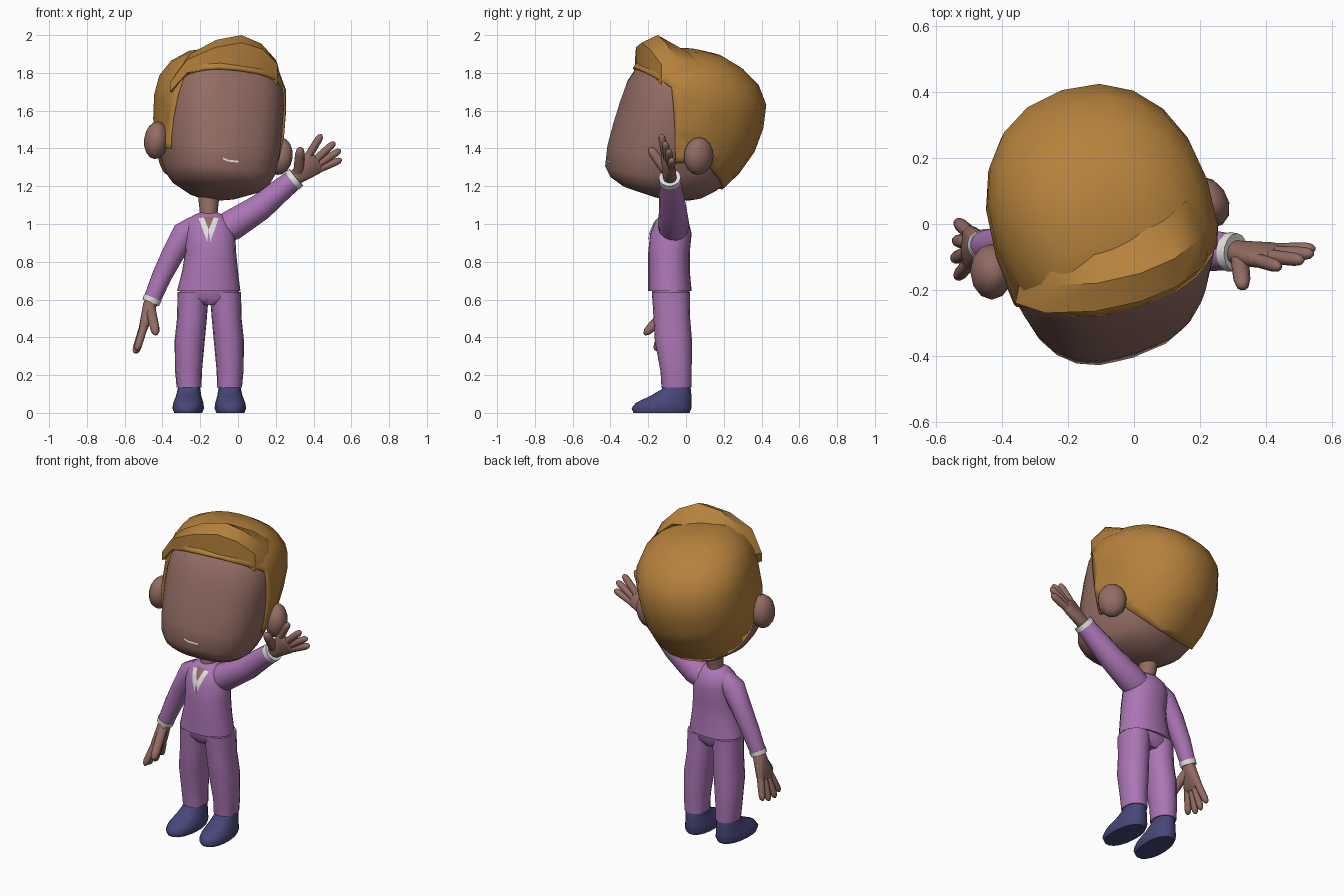
import bpy, bmesh, math
from mathutils import Vector, Matrix
from mathutils.bvhtree import BVHTree

if "Cube" in bpy.data.objects:
    bpy.data.objects.remove(bpy.data.objects["Cube"])


def material(name, r, g, b):
    m = bpy.data.materials.new(name)
    m.use_nodes = True
    m.diffuse_color = (r, g, b, 1)
    m.node_tree.nodes["Principled BSDF"].inputs["Base Color"].default_value = (r, g, b, 1)
    return m


SKIN = material("brown skin", 0.29, 0.15, 0.125)
HAIR = material("golden hair", 0.46, 0.22, 0.045)
SUIT = material("purple suit", 0.41, 0.18, 0.46)
SHOE = material("navy shoe", 0.062, 0.062, 0.19)
WHITE = material("white shirt", 0.75, 0.73, 0.73)


def finish(name, bm, mat, angle=50, matrix=None):
    bmesh.ops.recalc_face_normals(bm, faces=bm.faces)
    if matrix:
        bm.transform(matrix)
    me = bpy.data.meshes.new(name)
    bm.to_mesh(me)
    bm.free()
    me.materials.append(mat)
    me.polygons.foreach_set("use_smooth", [True] * len(me.polygons))
    me.set_sharp_from_angle(angle=math.radians(angle))
    ob = bpy.data.objects.new(name, me)
    bpy.context.collection.objects.link(ob)
    return ob


def skin_rings(rings):
    """Bridge equal rings of points into a closed body."""
    bm = bmesh.new()
    rows = [[bm.verts.new(p) for p in ring] for ring in rings]
    n = len(rows[0])
    for a, b in zip(rows, rows[1:]):
        for i in range(n):
            bm.faces.new((a[i], a[(i + 1) % n], b[(i + 1) % n], b[i]))
    bm.faces.new(rows[0])
    bm.faces.new(rows[-1])
    return bm


def loft(rings, n=20, front=2.2, back=2.2):
    """Rings are (z, front y, back y, centre x, half width)."""
    out = []
    for z, yf, yb, cx, w in rings:
        ring = []
        for i in range(n):
            a = 2 * math.pi * i / n
            c, s = math.cos(a), math.sin(a)
            p = 2 / (front if s < 0 else back)
            x = math.copysign(abs(c) ** p, c) * w
            y = math.copysign(abs(s) ** p, s) * (yb - yf) / 2
            ring.append((cx + x, (yf + yb) / 2 + y, z))
        out.append(ring)
    return skin_rings(out)


def tube(points, radii, n=12):
    pts = [Vector(p) for p in points]
    out = []
    for i, (p, r) in enumerate(zip(pts, radii)):
        d = pts[min(i + 1, len(pts) - 1)] - pts[max(i - 1, 0)]
        q = d.to_track_quat('Z', 'Y')
        out.append([p + q @ Vector((r * math.cos(2 * math.pi * k / n),
                                    r * math.sin(2 * math.pi * k / n), 0)) for k in range(n)])
    return skin_rings(out)


def plate(name, corners, tree, mat, cuts=4, lift=0.006, matrix=None):
    """Flat (x, z) outline laid onto the front of a surface."""
    bm = bmesh.new()
    bm.faces.new([bm.verts.new((x, 0, z)) for x, z in corners])
    bmesh.ops.subdivide_edges(bm, edges=bm.edges, cuts=cuts, use_grid_fill=True)
    bmesh.ops.triangulate(bm, faces=bm.faces)
    for v in bm.verts:
        hit = tree.ray_cast(Vector((v.co.x, -2, v.co.z)), Vector((0, 1, 0)))[0]
        v.co.y = (hit.y if hit else -0.12) - lift
    return finish(name, bm, mat, matrix=matrix)


# Head, lofted upright and then turned and tilted
HEAD = Matrix.Translation((-0.1, 0, 1.55)) @ Matrix.Rotation(math.radians(18), 4, 'Z') \
    @ Matrix.Rotation(math.radians(7), 4, 'Y') @ Matrix.Translation((0, 0, -1.55))
head_rings = [(1.125, -0.05, 0.04, 0, 0.04), (1.14, -0.16, 0.1, 0, 0.11),
              (1.19, -0.32, 0.18, 0, 0.22), (1.235, -0.385, 0.225, 0, 0.262),
              (1.29, -0.415, 0.28, 0, 0.285), (1.4, -0.405, 0.355, 0, 0.306),
              (1.52, -0.375, 0.395, 0, 0.318), (1.64, -0.34, 0.405, 0, 0.322),
              (1.74, -0.305, 0.36, 0, 0.312), (1.82, -0.255, 0.275, 0, 0.27),
              (1.88, -0.18, 0.17, 0, 0.19), (1.905, -0.08, 0.06, 0, 0.09)]
bm = loft(head_rings, 24, 2.7, 2.2)
face_tree = BVHTree.FromBMesh(bm)
finish("head", bm, SKIN, 60, HEAD)

# Mouth
plate("mouth", [(-0.085, 1.331), (-0.06, 1.322), (0.0, 1.323), (0.0, 1.333),
                (-0.06, 1.332), (-0.085, 1.341)], face_tree, WHITE, 1, 0.004, HEAD)

# Hair cap: enlarged head shell trimmed along the hairline
bm = loft(head_rings, 20, 2.6, 2.2)
mid = Vector((0, 0, 1.5))
for v in bm.verts:
    v.co = mid + (v.co - mid) * 1.045
hairline = [((0, -0.16, 1.5), (0, 1, 0.08)), ((0, -0.3, 1.835), (0, 0.6, 1)),
            ((0, 0, 1.36), (0, 0, 1)), ((0, 0, 1.38), (0, 1, 1))]
for co, no in hairline:
    bmesh.ops.bisect_plane(bm, geom=bm.verts[:] + bm.edges[:] + bm.faces[:],
                           plane_co=co, plane_no=no)


def covered(p):
    side, fringe, burn, nape = [(p - Vector(co)).dot(Vector(no)) > 0 for co, no in hairline]
    return (side or fringe) and (burn or nape)


bald = [f for f in bm.faces if not covered(f.calc_center_median())]
bmesh.ops.delete(bm, geom=bald, context='FACES')
hair = finish("hair_cap", bm, HAIR, 50, HEAD)
mod = hair.modifiers.new("thickness", 'SOLIDIFY')
mod.thickness = 0.025
mod.offset = -1

# Swept quiff: x, front y, bottom z, front top z, ridge z
quiff = [(-0.36, -0.24, 1.70, 1.75, 1.77), (-0.27, -0.27, 1.80, 1.87, 1.90),
         (-0.12, -0.265, 1.83, 1.935, 1.975), (0.02, -0.235, 1.835, 1.96, 2.0),
         (0.13, -0.19, 1.795, 1.925, 1.955), (0.21, -0.13, 1.73, 1.845, 1.87),
         (0.24, -0.03, 1.68, 1.71, 1.74)]
bm = skin_rings([[(x, y, lo), (x, y, hi), (x * 0.95, y + 0.085, top),
                  (x * 0.85 - 0.02, y + 0.2, min(top - 0.02, 1.91)), (x * 0.8, y + 0.12, lo)]
                 for x, y, lo, hi, top in quiff])
finish("hair_quiff", bm, HAIR, 35)

# Ears
for side, name in ((1, "left_ear"), (-1, "right_ear")):
    bm = bmesh.new()
    bmesh.ops.create_uvsphere(bm, u_segments=12, v_segments=8, radius=1)
    place = Matrix.Translation((side * 0.345, -0.035, 1.4)) @ Matrix.Rotation(side * 0.3, 4, 'Z')
    finish(name, bm, SKIN, 60, HEAD @ place @ Matrix.Diagonal((0.065, 0.085, 0.1, 1)))

# Neck
finish("neck", tube([(-0.155, -0.075, 0.98), (-0.155, -0.07, 1.06), (-0.155, -0.05, 1.18)],
                    [0.06, 0.047, 0.06]), SKIN)

# Jacket
bm = loft([(0.645, -0.2, 0.03, -0.155, 0.168), (0.75, -0.2, 0.02, -0.148, 0.148),
           (0.85, -0.2, 0.02, -0.145, 0.135), (0.95, -0.19, 0.03, -0.15, 0.135),
           (1.01, -0.165, 0.015, -0.155, 0.118), (1.045, -0.135, -0.015, -0.155, 0.085),
           (1.06, -0.11, -0.04, -0.155, 0.05)])
chest = BVHTree.FromBMesh(bm)
finish("jacket", bm, SUIT)

# Open neck and shirt collar
plate("open_neck", [(-0.19, 1.04), (-0.12, 1.04), (-0.155, 0.97)], chest, SKIN, 4, 0.003)
for side, name in ((1, "left_collar"), (-1, "right_collar")):
    plate(name, [(-0.155 + side * dx, z) for dx, z in
                 ((0.053, 1.03), (0.026, 1.035), (0, 0.97), (0.008, 0.905))], chest, WHITE)

# Trousers and shoes
finish("trouser_seat", loft([(0.57, -0.15, -0.01, -0.153, 0.08), (0.61, -0.18, 0.018, -0.153, 0.16),
                             (0.68, -0.18, 0.02, -0.153, 0.155)]), SUIT)
for side, name in ((1, "left"), (-1, "right")):
    c = -0.152
    finish(name + "_trouser_leg", loft([
        (0.135, -0.13, 0.03, c + side * 0.107, 0.066), (0.22, -0.135, 0.03, c + side * 0.11, 0.071),
        (0.38, -0.165, 0.032, c + side * 0.104, 0.08), (0.5, -0.172, 0.022, c + side * 0.092, 0.079),
        (0.64, -0.18, 0.02, c + side * 0.085, 0.083)], 16), SUIT)
    bm = loft([(0, -0.28, 0.02, 0, 0.074), (0.025, -0.29, 0.03, 0, 0.084),
               (0.055, -0.265, 0.03, 0, 0.079), (0.09, -0.19, 0.03, 0, 0.067),
               (0.125, -0.13, 0.026, 0, 0.06), (0.15, -0.12, 0.022, 0, 0.056)], 18)
    finish(name + "_shoe", bm, SHOE, 60,
           Matrix.Translation((c + side * 0.105, 0, 0)) @ Matrix.Rotation(side * 0.05, 4, 'Z'))

# Arms with cuffs and spread hands
arms = {
    "left": ([(-0.11, -0.07, 0.955), (-0.03, -0.065, 0.995), (0.12, -0.07, 1.09),
              (0.22, -0.08, 1.175), (0.295, -0.085, 1.235)], [0.075, 0.083, 0.072, 0.063, 0.056],
             [(0.44, -0.13, 1.47), (0.51, -0.11, 1.43), (0.54, -0.09, 1.39), (0.545, -0.075, 1.34)],
             (0.33, -0.19, 1.40)),
    "right": ([(-0.22, -0.07, 0.99), (-0.28, -0.07, 0.95), (-0.345, -0.06, 0.84),
               (-0.405, -0.06, 0.72), (-0.455, -0.065, 0.6)], [0.06, 0.07, 0.06, 0.053, 0.046],
              [(-0.535, 0.005, 0.34), (-0.54, -0.05, 0.32), (-0.545, -0.105, 0.32),
               (-0.535, -0.16, 0.335)], (-0.435, -0.215, 0.42)),
}
for name, (path, radii, tips, thumb) in arms.items():
    finish(name + "_sleeve", tube(path, radii, 14), SUIT)
    wrist = Vector(path[-1])
    along = (wrist - Vector(path[-2])).normalized()
    r = radii[-1]
    finish(name + "_cuff", tube([wrist - along * 0.01, wrist + along * 0.018],
                                [r + 0.004, r + 0.002], 14), WHITE)
    knuckles = [wrist.lerp(Vector(t), 0.52) for t in tips]
    palm = bmesh.new()
    for p, size in [(wrist, 0.036), (wrist + along * 0.04, 0.036)] + [(k, 0.024) for k in knuckles]:
        bmesh.ops.create_icosphere(palm, subdivisions=2, radius=size,
                                   matrix=Matrix.Translation(p))
    hull = bmesh.ops.convex_hull(palm, input=palm.verts[:])
    bmesh.ops.delete(palm, geom=[f for f in palm.faces if f not in set(hull["geom"])],
                     context='FACES')
    bmesh.ops.delete(palm, geom=[v for v in palm.verts if not v.link_faces], context='VERTS')
    finish(name + "_palm", palm, SKIN, 80)
    fingers = [(k, Vector(t), 0.021) for k, t in zip(knuckles, tips)]
    fingers.append((wrist + along * 0.03, Vector(thumb), 0.027))
    for i, (a, b, size) in enumerate(fingers):
        label = "thumb" if i == 4 else "finger_%d" % (i + 1)
        finish(name + "_" + label, tube([a.lerp(b, t) for t in (0, 0.4, 0.8, 0.95, 1.03)],
                                        [size * k for k in (1, 1, 0.95, 0.75, 0.3)], 10), SKIN, 80)
